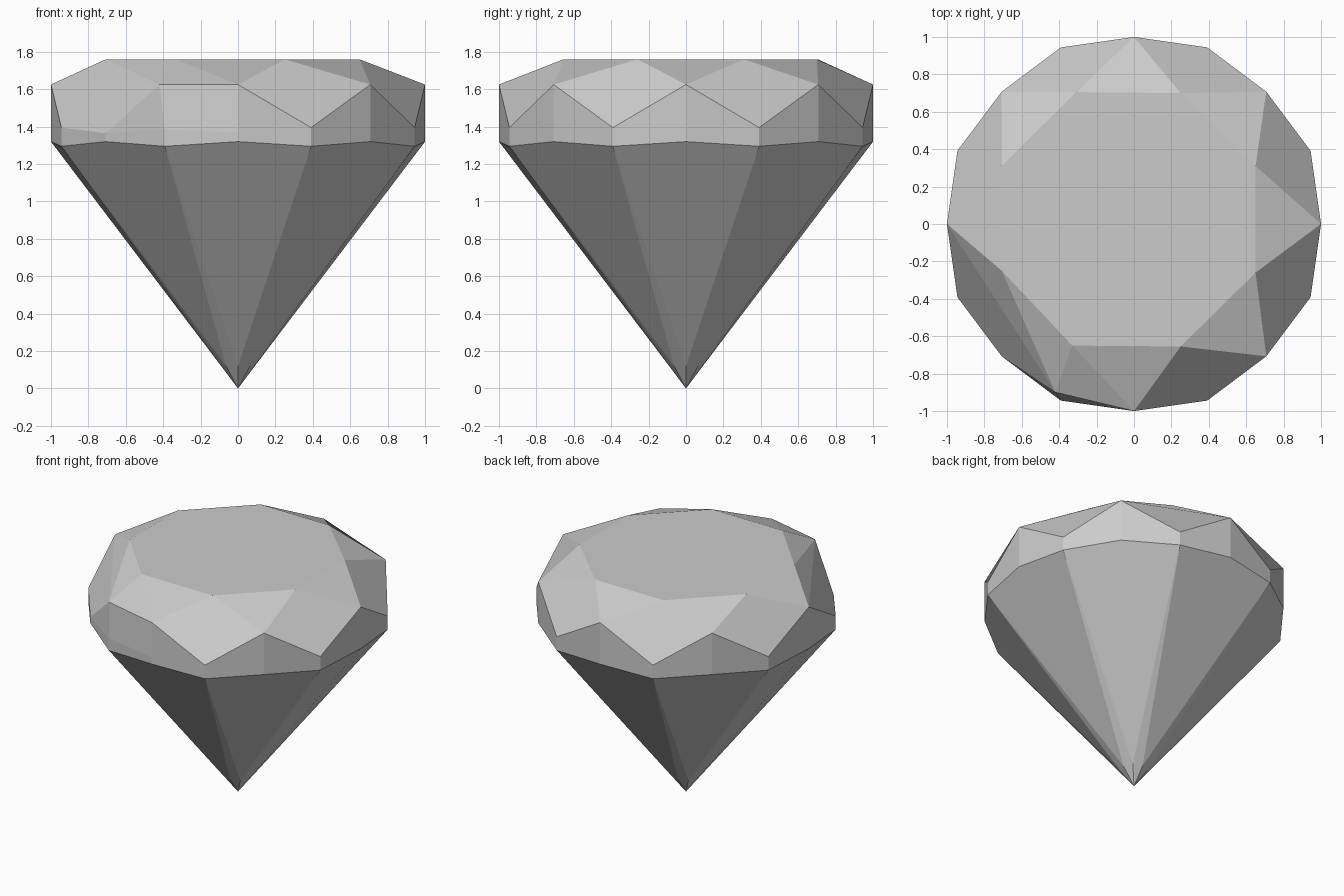
import bpy
import bmesh
from math import sin, cos, radians
from mathutils import Vector

cube = bpy.data.objects.get("Cube")
if cube:
    bpy.data.objects.remove(cube, do_unlink=True)

stone = bpy.data.materials.new("pale_grey_stone")
stone.use_nodes = True
COLOUR = (0.6, 0.6, 0.6, 1)
stone.diffuse_color = COLOUR
stone.node_tree.nodes["Principled BSDF"].inputs["Base Color"].default_value = COLOUR

N = 16


def ring(k, z, scale=1.0):
    """Point on the sixteen-sided girdle; odd corners sit a little further out."""
    r = scale * (1.022 if k % 2 else 1.0)
    a = radians(360 / N * k)
    return Vector((r * cos(a), r * sin(a), z))


def build(name, faces):
    bm = bmesh.new()
    for points in faces:
        bm.faces.new([bm.verts.new(p) for p in points])
    bmesh.ops.remove_doubles(bm, verts=bm.verts, dist=0.001)
    bmesh.ops.recalc_face_normals(bm, faces=bm.faces)
    # Open shells: make the facets point away from the stone's middle
    middle = Vector((0, 0, 1))
    for f in bm.faces:
        if f.normal.dot(f.calc_center_median() - middle) < 0:
            f.normal_flip()
    mesh = bpy.data.meshes.new(name)
    bm.to_mesh(mesh)
    bm.free()
    mesh.materials.append(stone)
    obj = bpy.data.objects.new(name, mesh)
    bpy.context.collection.objects.link(obj)


# Key corners: girdle bottom, girdle top and the flat table
low = [ring(k, 1.295 if k % 2 else 1.32) for k in range(N)]
high = [ring(k, 1.395 if k % 2 else 1.625) for k in range(N)]
table_xy = [(0.65, 0.31), (0.25, 0.7), (-0.31, 0.705), (-0.707, 0.31),
            (-0.707, -0.25), (-0.33, -0.65), (0.25, -0.655), (0.65, -0.26)]
table = [Vector((x, y, 1.76)) for x, y in table_xy]

# One chipped corner, at the front on the -x side
CHIP = 10
peak = list(high)
peak[CHIP] = Vector((-0.42, -0.9, 1.625))
high[CHIP] = ring(CHIP, 1.365)
high[CHIP + 1] = ring(CHIP + 1, 1.385)
chip_end = ring(CHIP + 2, 1.37)

# Crown: table, star triangles and kite facets
crown = [table]
for i in range(N // 2):
    k = 2 * i
    nxt = (k + 2) % N
    crown.append([peak[k], table[i], table[i - 1]])
    if k == CHIP:
        crown.append([peak[k], peak[nxt], table[i]])
        crown.append([peak[k], high[k + 1], chip_end, peak[nxt]])
        crown.append([peak[k], high[k], high[k + 1]])
    elif nxt == CHIP:
        crown.append([peak[k], peak[nxt], table[i]])
        crown.append([peak[k], high[k + 1], high[nxt], peak[nxt]])
    else:
        crown.append([peak[k], high[k + 1], peak[nxt], table[i]])
build("crown", crown)

# Girdle: upright wall facets
girdle = []
for k in range(N):
    nxt = (k + 1) % N
    top = chip_end if nxt == CHIP + 2 else high[nxt]
    girdle.append([low[k], low[nxt], top, high[k]])
build("girdle", girdle)

# Pavilion: broad kites, with narrow kites between them running to the tip
tip = Vector((0, 0, 0))
inner = [ring(k, 0.12, 0.09) for k in range(0, N, 2)]
pavilion = []
for i in range(N // 2):
    k = 2 * i
    pavilion.append([inner[i], low[k + 1], low[k], low[k - 1]])
    pavilion.append([tip, inner[(i + 1) % (N // 2)], low[k + 1], inner[i]])
build("pavilion", pavilion)
